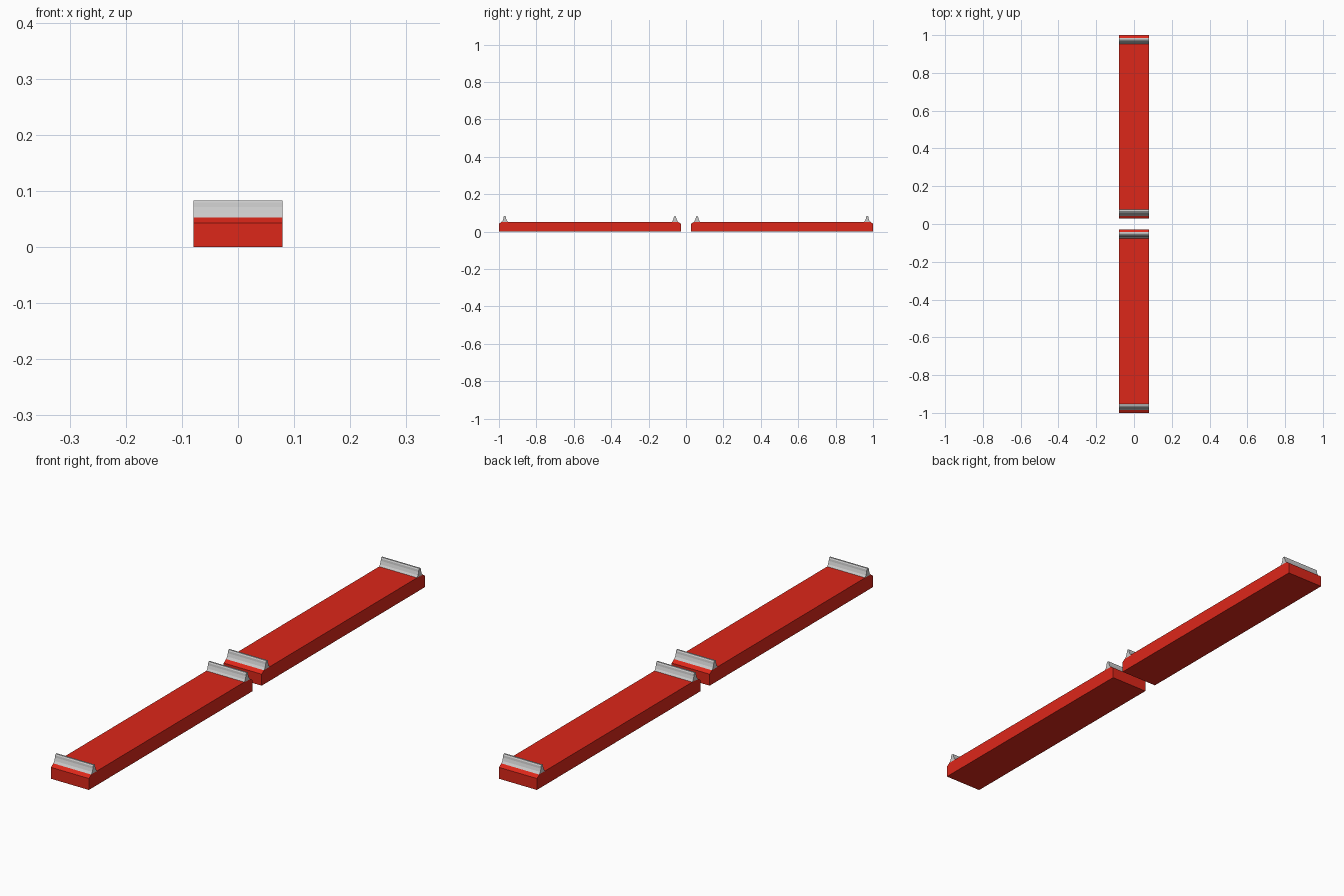
import bpy, bmesh

if "Cube" in bpy.data.objects:
    bpy.data.objects.remove(bpy.data.objects["Cube"])

HALF_W = 0.079


def material(name, color):
    m = bpy.data.materials.new(name)
    m.diffuse_color = color
    m.use_nodes = True
    m.node_tree.nodes["Principled BSDF"].inputs["Base Color"].default_value = m.diffuse_color
    return m


def extrude_profile(name, profile, mat=None):
    """Extrude a (y, z) outline across the full width in x."""
    bm = bmesh.new()
    face = bm.faces.new([bm.verts.new((-HALF_W, y, z)) for y, z in profile])
    side = bmesh.ops.extrude_face_region(bm, geom=[face])["geom"]
    verts = [v for v in side if isinstance(v, bmesh.types.BMVert)]
    bmesh.ops.translate(bm, verts=verts, vec=(2 * HALF_W, 0, 0))
    bmesh.ops.recalc_face_normals(bm, faces=bm.faces)
    mesh = bpy.data.meshes.new(name)
    bm.to_mesh(mesh)
    bm.free()
    obj = bpy.data.objects.new(name, mesh)
    bpy.context.collection.objects.link(obj)
    if mat:
        mesh.materials.append(mat)
    return obj


red = material("red_paint", (0.72, 0.02, 0.01, 1))

# Flared ridge cross-section: wide foot, concave flanks, blunt tip
half = [(0.018, 0.051), (0.011, 0.060), (0.007, 0.071), (0.006, 0.079), (0.003, 0.083)]
ridge = half + [(-y, z) for y, z in reversed(half)]

for label, start, end in (("front", -1.0, -0.028), ("back", 0.028, 1.0)):
    # Plank with sloped ends
    extrude_profile(label + "_plank", [
        (start, 0), (end, 0), (end, 0.043), (end - 0.015, 0.053),
        (start + 0.015, 0.053), (start, 0.043)], red)
    # Metal ridge near each end
    for side, centre in (("near", start + 0.031), ("far", end - 0.031)):
        extrude_profile(f"{label}_{side}_ridge", [(centre + y, z) for y, z in ridge])
